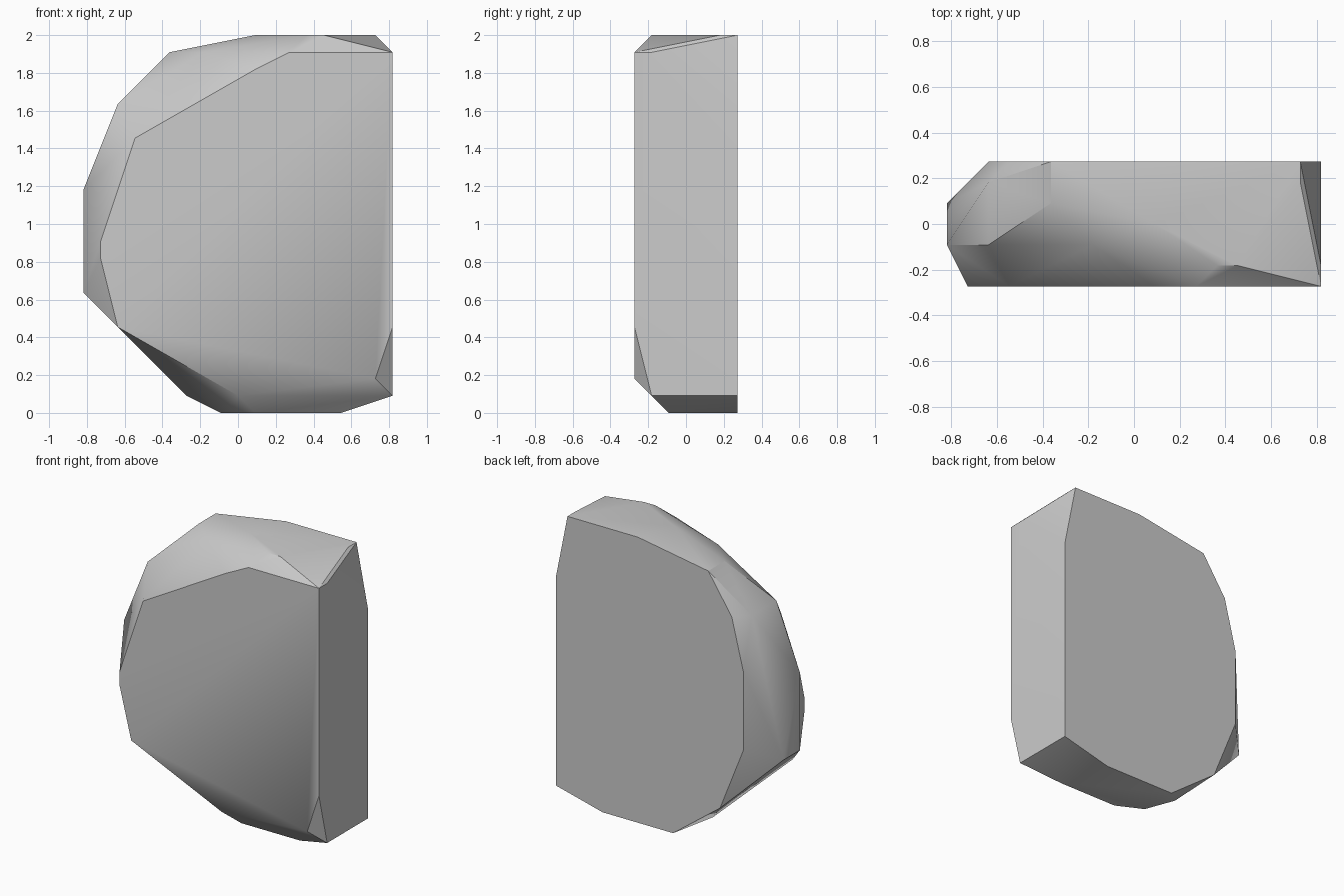
import bpy
import bmesh
import math

# Remove the default cube only
default_cube = bpy.data.objects.get("Cube")
if default_cube:
    bpy.data.objects.remove(default_cube, do_unlink=True)


def make_material(name, colour):
    material = bpy.data.materials.new(name)
    material.use_nodes = True
    material.diffuse_color = colour
    shader = next(n for n in material.node_tree.nodes if n.type == "BSDF_PRINCIPLED")
    shader.inputs["Base Color"].default_value = colour
    shader.inputs["Roughness"].default_value = 0.9
    return material


def hull_object(name, sections, unit, material):
    """Wrap a convex skin around slices of (x, z) corners keyed by depth."""
    bm = bmesh.new()
    for depth, corners in sections.items():
        for x, z in corners:
            bm.verts.new((x * unit, depth * unit, z * unit))
    result = bmesh.ops.convex_hull(bm, input=bm.verts[:])
    loose = {e for key in ("geom_interior", "geom_unused") for e in result[key]
             if isinstance(e, bmesh.types.BMVert)}
    bmesh.ops.delete(bm, geom=list(loose), context="VERTS")
    # Merge coplanar triangles into clean flat facets
    bmesh.ops.dissolve_limit(bm, angle_limit=math.radians(0.5),
                             verts=bm.verts[:], edges=bm.edges[:])
    bmesh.ops.recalc_face_normals(bm, faces=bm.faces[:])
    mesh = bpy.data.meshes.new(name)
    bm.to_mesh(mesh)
    bm.free()
    mesh.materials.append(material)
    obj = bpy.data.objects.new(name, mesh)
    bpy.context.collection.objects.link(obj)
    return obj


# Corner slices of the rock slab, from the front face to the back face
sections = {
    -3: [(3, 21), (9, 21), (9, 5), (8, 2), (-7, 5), (-8, 9), (-8, 10), (-6, 16), (1, 20)],
    -2: [(4, 22), (5, 22), (9, 21), (9, 1), (8, 1), (0, 1)],
    -1: [(-9, 13), (-9, 7), (-7, 18), (-2, 21), (6, 0), (1, 0)],
    0: [(1, 22), (-1, 0)],
    1: [(-9, 7), (-4, 21), (-3, 1)],
    2: [(-7, 18), (8, 22)],
    3: [(8, 22), (2, 22), (-4, 21), (-6, 18), (-7, 14), (-7, 8), (-5, 3),
        (-1, 0), (5, 0), (9, 1), (9, 17)],
}

stone_grey = make_material("stone grey", (0.6, 0.6, 0.6, 1.0))
rock = hull_object("rock_slab", sections, 1 / 11, stone_grey)

# Soft shading across shallow facets, crisp main edges
bpy.ops.object.select_all(action="DESELECT")
rock.select_set(True)
bpy.context.view_layer.objects.active = rock
bpy.ops.object.shade_smooth_by_angle(angle=math.radians(30))
